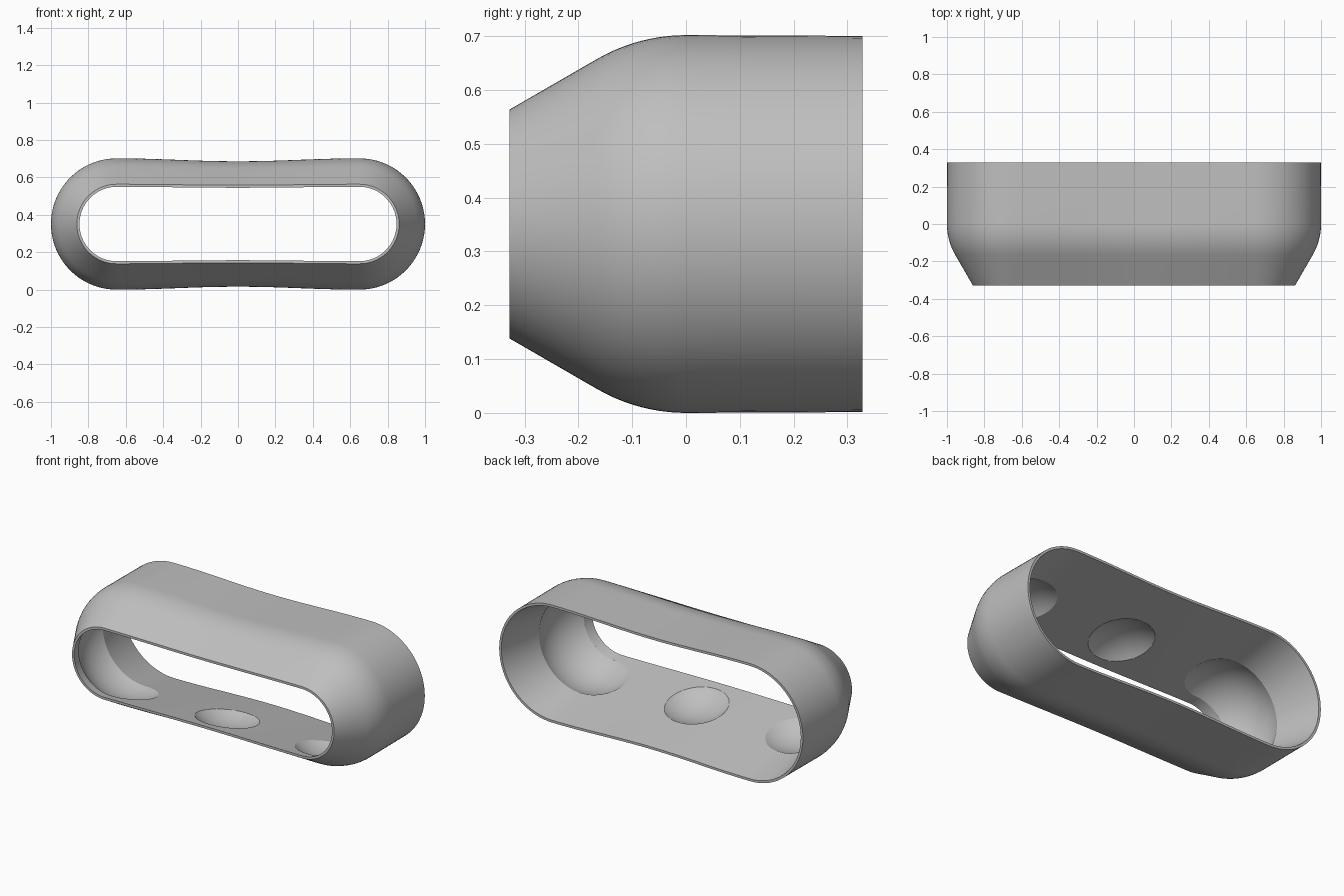
import bpy, bmesh, math
from mathutils import Matrix, Vector

cube = bpy.data.objects.get("Cube")
if cube:
    bpy.data.objects.remove(cube, do_unlink=True)

RADIUS = 0.351          # radius of the rounded ends
END_X = 0.649           # centre of the rounded ends
FRONT, BACK = -0.328, 0.328
WALL = 0.014            # rim thickness

grey = bpy.data.materials.new("plain grey")
grey.use_nodes = True
colour = (0.52, 0.52, 0.52, 1)
grey.diffuse_color = colour
grey.node_tree.nodes["Principled BSDF"].inputs["Base Color"].default_value = colour


def section(y, inset, waist, arc=40, span=26):
    """Long rounded loop in the xz plane, pinched slightly at the middle."""
    r = RADIUS - inset
    pts = []
    for side in (1, -1):
        for i in range(arc + 1):
            a = -math.pi / 2 + math.pi * i / arc
            pts.append((side * (END_X + r * math.cos(a)), y, RADIUS + side * r * math.sin(a)))
        for i in range(1, span):
            x = END_X * (1 - 2 * i / span)
            h = r - waist * (1 + math.cos(math.pi * x / END_X)) / 2
            pts.append((side * x, y, RADIUS + side * h))
    return pts


def outer_inset(y):
    """Straight back, rounded shoulder, then a 30 degree taper to the front."""
    bend, angle = 0.33, math.radians(30)
    start = -bend * math.sin(angle)
    if y >= 0:
        return 0.0015 * y / BACK
    if y > start:
        return bend - math.sqrt(bend * bend - y * y)
    return bend * (1 - math.cos(angle)) + (start - y) * math.tan(angle)


def waist_at(y, back_end):
    t = min(1, (y - FRONT) / (back_end - FRONT))
    return 0.005 + 0.011 * t


# Closed loft: outside from front to back, then inside from back to front
loops = []
outer_ys = [FRONT, -0.27, -0.215] + [-0.165 + 0.165 * i / 10 for i in range(11)] + [0.11, 0.22, BACK]
for y in outer_ys:
    loops.append(section(y, outer_inset(y), waist_at(y, 0)))
steps = 12
for i in range(steps + 1):
    t = i / steps
    y = BACK + (FRONT - BACK) * t
    inset = WALL + outer_inset(BACK) * (1 - t) + outer_inset(FRONT) * t
    loops.append(section(y, inset, waist_at(y, BACK)))

bm = bmesh.new()
rings = [[bm.verts.new(p) for p in loop] for loop in loops]
for k, ring in enumerate(rings):
    nxt = rings[(k + 1) % len(rings)]
    for i in range(len(ring)):
        j = (i + 1) % len(ring)
        bm.faces.new((ring[i], ring[j], nxt[j], nxt[i]))
bmesh.ops.recalc_face_normals(bm, faces=bm.faces)
mesh = bpy.data.meshes.new("shell")
bm.to_mesh(mesh)
bm.free()
shell = bpy.data.objects.new("shell", mesh)
bpy.context.collection.objects.link(shell)
mesh.materials.append(grey)

# Three round pockets hollowed from the inside of the wall
bm = bmesh.new()
for x in (-END_X, 0, END_X):
    place = Matrix.Translation(Vector((x, -0.055, RADIUS))) @ Matrix.Rotation(math.pi / 2, 4, 'X')
    bmesh.ops.create_uvsphere(bm, u_segments=72, v_segments=48, radius=0.3, matrix=place)
cut_mesh = bpy.data.meshes.new("pocket_cutter")
bm.to_mesh(cut_mesh)
bm.free()
cut_mesh.materials.append(grey)
cutter = bpy.data.objects.new("pocket_cutter", cut_mesh)
bpy.context.collection.objects.link(cutter)
cutter.hide_render = True

cut = shell.modifiers.new("pockets", 'BOOLEAN')
cut.operation = 'DIFFERENCE'
cut.solver = 'EXACT'
cut.object = cutter

bpy.ops.object.select_all(action='DESELECT')
shell.select_set(True)
bpy.context.view_layer.objects.active = shell
bpy.ops.object.modifier_apply(modifier=cut.name)
bpy.data.objects.remove(cutter, do_unlink=True)
bpy.ops.object.shade_smooth_by_angle(angle=math.radians(22))
